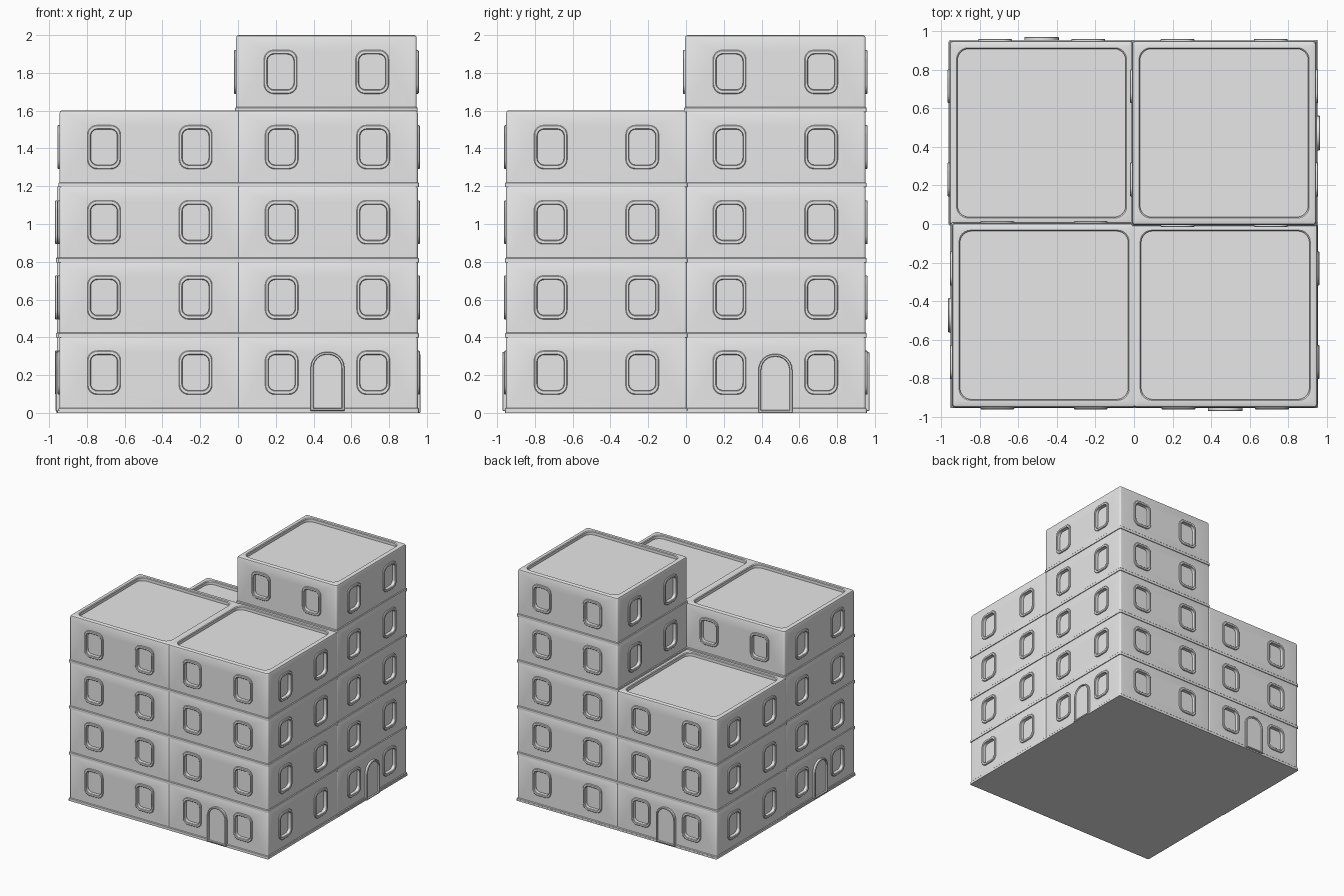
import bpy, bmesh, math
from mathutils import Matrix, Vector

cube = bpy.data.objects.get("Cube")
if cube:
    bpy.data.objects.remove(cube)

GREY = (0.8, 0.8, 0.8, 1)
plaster = bpy.data.materials.new("light_grey_plaster")
plaster.use_nodes = True
plaster.diffuse_color = GREY
plaster.node_tree.nodes["Principled BSDF"].inputs["Base Color"].default_value = GREY

BASE, STOREY, HALF = 0.01, 0.398, 0.478
WINDOW_X, WINDOW_Z = 0.2425, 0.203


def outline(w, h, top_r, low_r, depth, steps=6):
    """Rounded rectangle with separate upper and lower corner radii."""
    pts = []
    for i, (sx, sy) in enumerate(((1, 1), (-1, 1), (-1, -1), (1, -1))):
        r = top_r if sy > 0 else low_r
        for s in range(steps + 1):
            a = math.pi / 2 * (i + s / steps)
            pts.append(Vector((sx * (w - r) + r * math.cos(a),
                               sy * (h - r) + r * math.sin(a), depth)))
    return pts


def loft(bm, rings, matrix=Matrix()):
    """Skin a stack of outlines and cap both ends."""
    loops = [[bm.verts.new(matrix @ p) for p in outline(*r)] for r in rings]
    for a, b in zip(loops, loops[1:]):
        for i in range(len(a)):
            j = (i + 1) % len(a)
            bm.faces.new((a[i], a[j], b[j], b[i]))
    bm.faces.new(loops[0][::-1])
    bm.faces.new(loops[-1])


def finish(bm, name):
    mesh = bpy.data.meshes.new(name)
    bm.normal_update()
    bm.to_mesh(mesh)
    bm.free()
    return dress(mesh)


def dress(mesh):
    mesh.materials.clear()
    mesh.materials.append(plaster)
    mesh.shade_smooth()
    mesh.set_sharp_from_angle(angle=math.radians(30))
    return mesh


def place(name, mesh, location=(0, 0, 0), turn=0):
    ob = bpy.data.objects.new(name, mesh)
    ob.location = location
    ob.rotation_euler.z = turn
    bpy.context.collection.objects.link(ob)
    return ob


def wall(side, x, z):
    """Matrix from a flat panel to one of the four walls of a storey."""
    return (Matrix.Rotation(side * math.pi / 2, 4, "Z")
            @ Matrix.Translation((x, -HALF, z)) @ Matrix.Rotation(math.pi / 2, 4, "X"))


def window_set(name, rings):
    bm = bmesh.new()
    for side in range(4):
        for x in (-WINDOW_X, WINDOW_X):
            loft(bm, rings, wall(side, x, WINDOW_Z))
    return finish(bm, name)


def square(half, r, z):
    return (half, half, r, r, z)


def panel(w, h, r, depth):
    return (w, h, r, r, depth)


# Storey block with a rounded rim and sunken roof tray
bm = bmesh.new()
loft(bm, [square(HALF, 0.015, 0), square(HALF, 0.015, STOREY - 0.014),
          square(HALF - 0.004, 0.015, STOREY - 0.004),
          square(HALF - 0.014, 0.015, STOREY),
          square(HALF - 0.036, 0.06, STOREY),
          square(HALF - 0.041, 0.06, STOREY - 0.006),
          square(HALF - 0.041, 0.06, STOREY - 0.03)])
block = place("storey_block", finish(bm, "storey_block"))

# Window openings cut from the block
cutter = place("window_cutter", window_set("window_cutter", [
    panel(0.08, 0.105, 0.045, -0.03), panel(0.08, 0.105, 0.045, 0.02)]))
cutter.hide_render = True
cut = block.modifiers.new("openings", "BOOLEAN")
cut.operation, cut.solver, cut.object = "DIFFERENCE", "EXACT", cutter
bpy.context.view_layer.update()
graph = bpy.context.evaluated_depsgraph_get()
storey_mesh = dress(bpy.data.meshes.new_from_object(block.evaluated_get(graph)))
bpy.data.objects.remove(block)
bpy.data.objects.remove(cutter)

# Raised window frames with recessed panes
window_mesh = window_set("windows", [
    panel(0.088, 0.116, 0.05, -0.029), panel(0.088, 0.116, 0.05, 0.007),
    panel(0.084, 0.112, 0.047, 0.011), panel(0.074, 0.098, 0.04, 0.011),
    panel(0.07, 0.094, 0.036, 0.007), panel(0.07, 0.094, 0.036, -0.02)])

# Thin ledge at the foot of each storey
bm = bmesh.new()
loft(bm, [square(HALF + 0.005, 0.012, -0.009), square(HALF + 0.005, 0.012, 0.012),
          square(HALF, 0.012, 0.017)])
ledge_mesh = finish(bm, "ledge")

# Arched door with a slim raised frame
bm = bmesh.new()
loft(bm, [(0.09, 0.156, 0.085, 0.002, -0.01), (0.09, 0.156, 0.085, 0.002, 0.017),
          (0.087, 0.153, 0.082, 0.002, 0.02), (0.078, 0.145, 0.074, 0.002, 0.02),
          (0.075, 0.142, 0.071, 0.002, 0.01)], wall(0, 0, 0))
door_mesh = finish(bm, "door")

# Four towers: name, centre, storeys, door side, door height
towers = (("front_left", 0.474, -0.474, 4, 0, 0.167),
          ("back_left", 0.468, 0.473, 5, 1, 0.156),
          ("back_right", -0.48, 0.473, 3, 2, 0.167),
          ("front_right", -0.467, -0.474, 4, 3, 0.167))
for name, x, y, storeys, side, door_z in towers:
    for n in range(storeys):
        spot = (x, y, BASE + n * STOREY)
        place(f"{name}_storey_{n + 1}", storey_mesh, spot)
        place(f"{name}_windows_{n + 1}", window_mesh, spot)
        place(f"{name}_ledge_{n + 1}", ledge_mesh, spot)
    place(f"{name}_door", door_mesh, (x, y, door_z), side * math.pi / 2)

# Ground plate under all towers
bm = bmesh.new()
loft(bm, [square(0.957, 0.01, 0), square(0.957, 0.01, 0.012)])
place("ground_plate", finish(bm, "ground_plate"))
